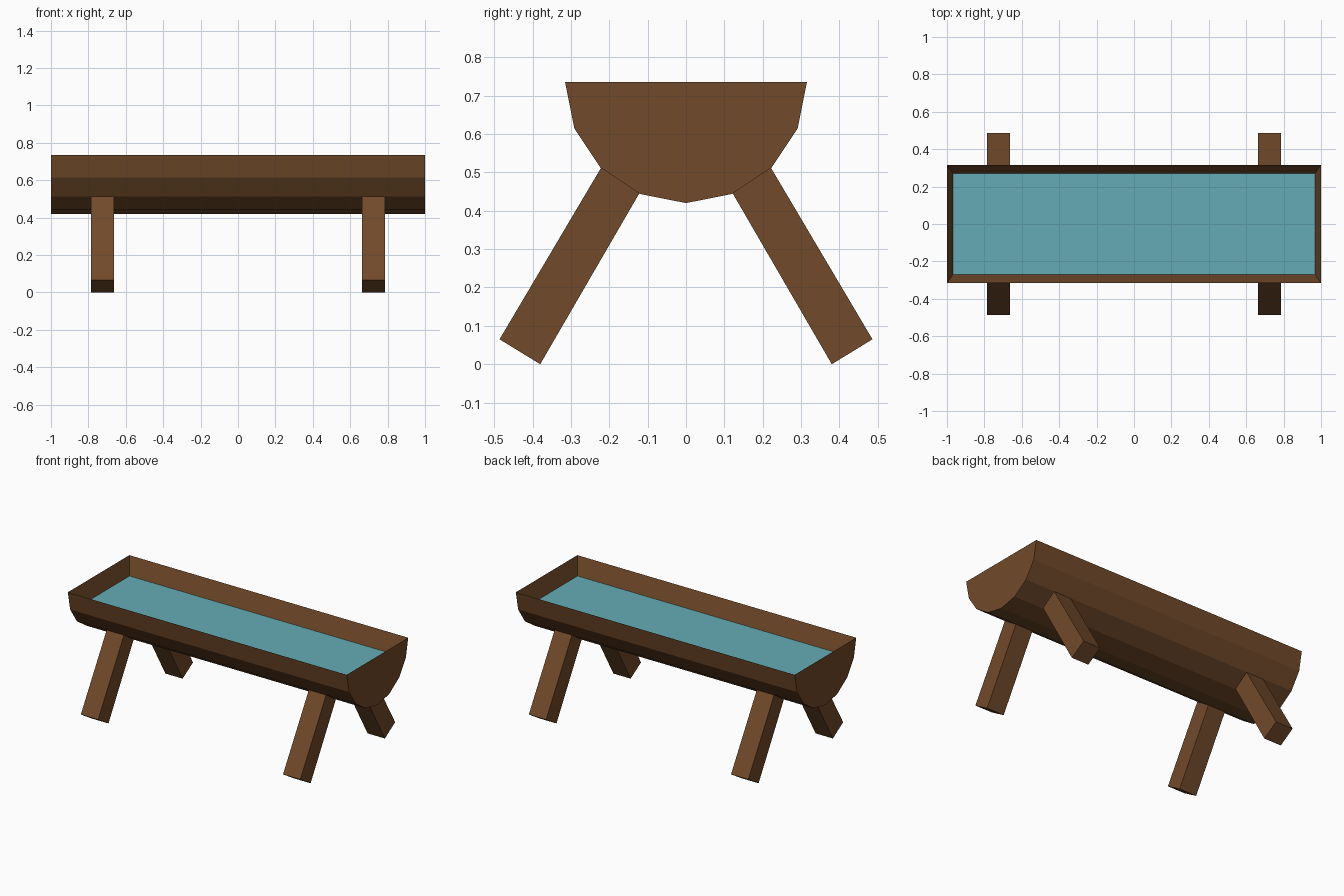
import bpy, bmesh, math
from mathutils import Vector

if "Cube" in bpy.data.objects:
    bpy.data.objects.remove(bpy.data.objects["Cube"])

RADIUS, RIM_Z, HALF_LEN = 0.315, 0.735, 1.0
WATER_X, WATER_Y, WATER_Z = 0.967, 0.27, 0.625


def material(name, color):
    mat = bpy.data.materials.new(name)
    mat.diffuse_color = (*color, 1)
    mat.use_nodes = True
    mat.node_tree.nodes["Principled BSDF"].inputs["Base Color"].default_value = mat.diffuse_color
    return mat


def make_object(name, bm, mat):
    bmesh.ops.recalc_face_normals(bm, faces=bm.faces)
    mesh = bpy.data.meshes.new(name)
    bm.to_mesh(mesh)
    bm.free()
    mesh.materials.append(mat)
    obj = bpy.data.objects.new(name, mesh)
    bpy.context.collection.objects.link(obj)
    return obj


def loft(bm, a, b):
    """Join two closed rings of vertices with quads."""
    for i in range(len(a)):
        j = (i + 1) % len(a)
        bm.faces.new((a[i], a[j], b[j], b[i]))


wood = material("wood", (0.165, 0.068, 0.023))
water_blue = material("water", (0.13, 0.41, 0.46))

# Trough: half of a 16-sided log, with sloping inner walls from a sharp rim
bm = bmesh.new()
angles = [math.pi * i / 8 for i in range(9)]
ends = [[bm.verts.new((x, RADIUS * math.cos(a), RIM_Z - RADIUS * math.sin(a)))
         for a in angles] for x in (-HALF_LEN, HALF_LEN)]
left, right = ends
for i in range(8):
    bm.faces.new((left[i], left[i + 1], right[i + 1], right[i]))
for end in ends:
    bm.faces.new(end)
rim = [left[0], left[-1], right[-1], right[0]]
corners = [(-WATER_X, WATER_Y, WATER_Z), (-WATER_X, -WATER_Y, WATER_Z),
           (WATER_X, -WATER_Y, WATER_Z), (WATER_X, WATER_Y, WATER_Z)]
inner = [bm.verts.new(c) for c in corners]
loft(bm, rim, inner)
bm.faces.new(inner)          # floor just under the water, closes the solid
trough = make_object("trough", bm, wood)

# Water surface
bm = bmesh.new()
bm.faces.new([bm.verts.new((x, y, z + 0.001)) for x, y, z in corners])
water = make_object("water", bm, water_blue)
if water.data.polygons[0].normal.z < 0:
    water.data.flip_normals()

# Splayed legs: one leg, mirrored to all four corners
profile = [(0.38, 0.0), (0.486, 0.065), (0.222, 0.511), (0.21, 0.531),
           (0.111, 0.463), (0.123, 0.443)]
bm = bmesh.new()
sides = [[bm.verts.new((x, y, z)) for y, z in profile] for x in (0.663, 0.787)]
loft(bm, *sides)
for side in sides:
    bm.faces.new(side)
legs = make_object("legs", bm, wood)
mirror = legs.modifiers.new("mirror", 'MIRROR')
mirror.use_axis = (True, True, False)
